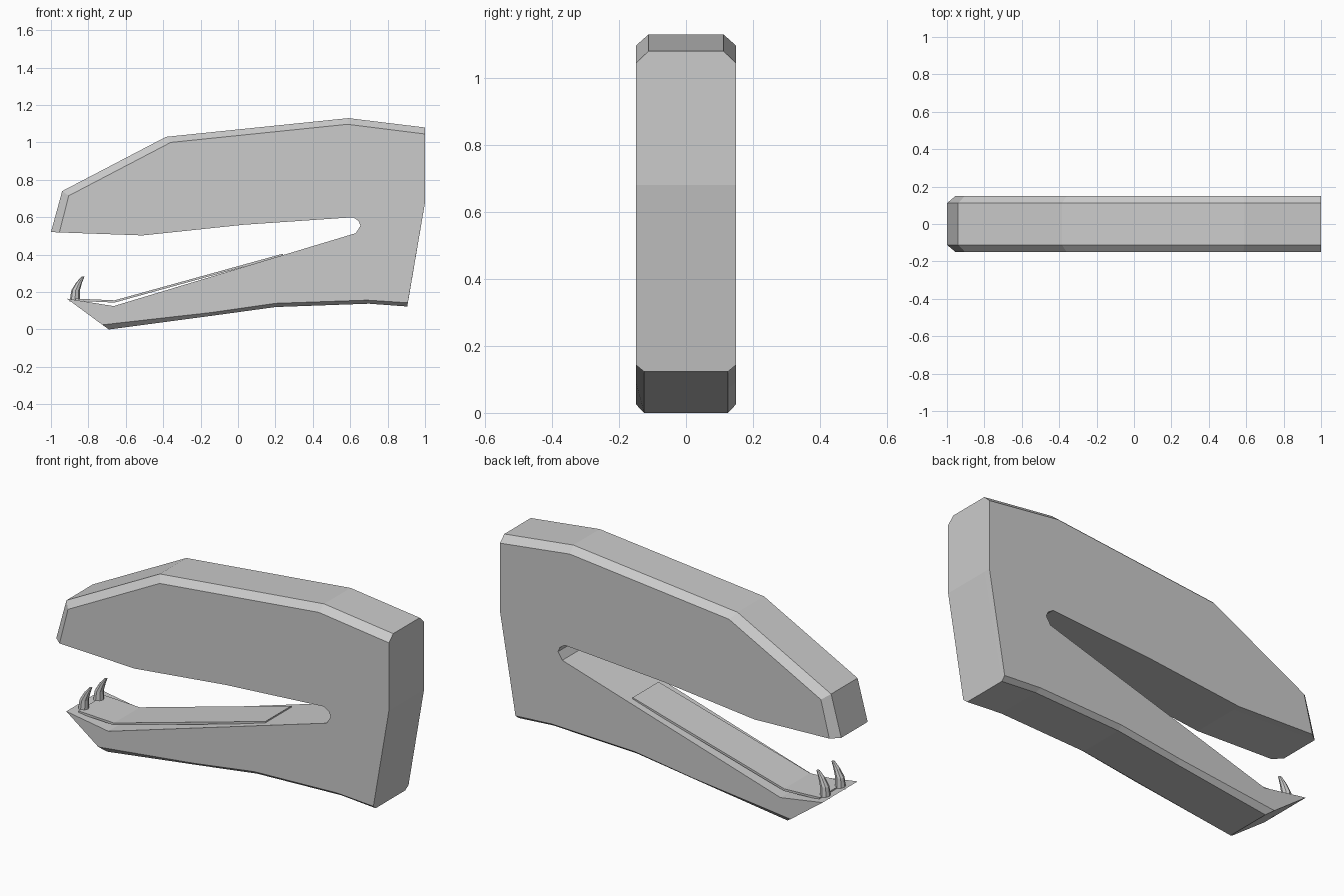
import bpy, bmesh, math

if "Cube" in bpy.data.objects:
    bpy.data.objects.remove(bpy.data.objects["Cube"])

def add_object(name, rings, smooth=False):
    """Skin a list of equal-length point rings and cap both ends."""
    bm = bmesh.new()
    loops = [[bm.verts.new(p) for p in ring] for ring in rings]
    n = len(loops[0])
    for a, b in zip(loops, loops[1:]):
        for i in range(n):
            j = (i + 1) % n
            bm.faces.new((a[i], a[j], b[j], b[i]))
    bm.faces.new(loops[0][::-1])
    bm.faces.new(loops[-1])
    bmesh.ops.recalc_face_normals(bm, faces=bm.faces[:])
    mesh = bpy.data.meshes.new(name)
    bm.to_mesh(mesh)
    bm.free()
    ob = bpy.data.objects.new(name, mesh)
    bpy.context.collection.objects.link(ob)
    if smooth:
        bpy.ops.object.select_all(action='DESELECT')
        bpy.context.view_layer.objects.active = ob
        ob.select_set(True)
        bpy.ops.object.shade_smooth_by_angle(angle=math.radians(30))
    return ob

# Body: (side x, side z, core x, core z, core half width); side and core differ at chamfers
TOP, LOW, HALF = 0.112, 0.125, 0.149
outer = [
    (-0.955, 0.519, -1.0, 0.521, TOP),
    (-0.905, 0.715, -0.94, 0.74, TOP),
    (-0.36, 1.0, -0.385, 1.03, TOP),
    (0.585, 1.097, 0.59, 1.13, TOP),
    (1.0, 1.045, 1.0, 1.08, TOP),
    (1.0, 0.68, 1.0, 0.68, TOP),
    (0.908, 0.143, 0.905, 0.123, LOW),
    (0.69, 0.157, 0.7, 0.138, LOW),
    (0.2, 0.14, 0.2, 0.12, LOW),
    (-0.15, 0.09, -0.15, 0.072, LOW),
    (-0.725, 0.025, -0.69, 0.0, LOW),
]
# Mouth between the jaws, from lower tip round to the upper jaw
mouth = [(-0.915, 0.165), (-0.665, 0.125), (0.63, 0.515), (0.655, 0.555),
         (0.645, 0.58), (0.615, 0.6), (0.03, 0.56), (-0.51, 0.503)]
profile = outer + [(x, z, x, z, TOP) for x, z in mouth]

def side(s):
    return [(p[0], s * HALF, p[1]) for p in profile]

def core(s):
    return [(p[2], s * p[4], p[3]) for p in profile]

add_object("stapler_body", [side(-1), core(-1), core(1), side(1)])

# Thin plate lying over the lower jaw
path = [(-0.87, 0.165), (-0.66, 0.156), (0.24, 0.405)]
strip = path + [(x, z - 0.012) for x, z in reversed(path)]
add_object("jaw_plate", [[(x, y, z) for x, z in strip] for y in (-0.11, 0.11)])

# Two curved prongs at the tip of the lower jaw: (x, z, radius)
sections = [(-0.872, 0.15, 0.028), (-0.868, 0.21, 0.023),
            (-0.85, 0.25, 0.016), (-0.829, 0.283, 0.008)]
for label, y in (("front", -0.064), ("back", 0.064)):
    rings = [[(x + r * math.cos(k * math.pi / 4), y + r * math.sin(k * math.pi / 4), z)
              for k in range(8)] for x, z, r in sections]
    add_object("prong_" + label, rings)
